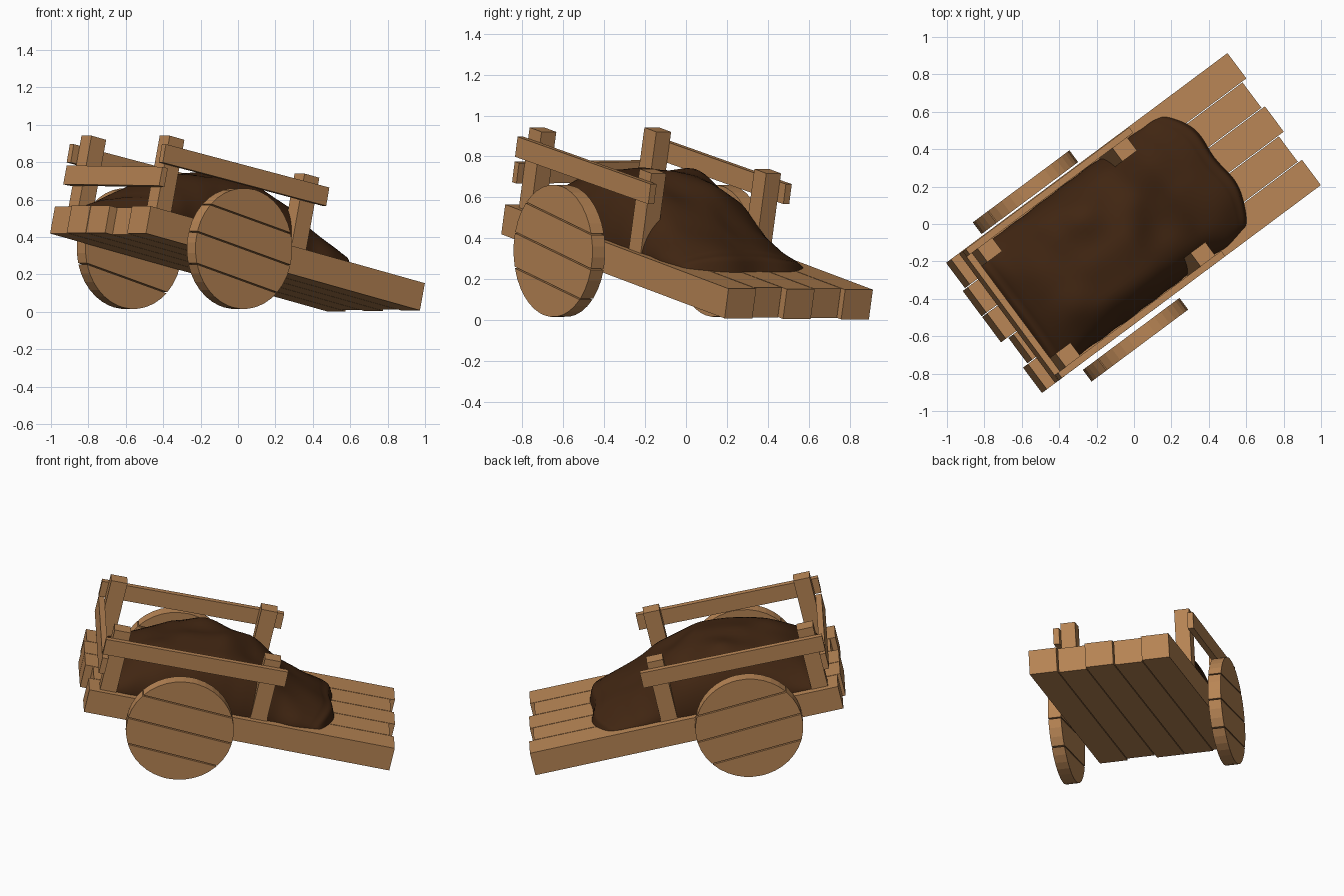
import bpy, bmesh, math
from mathutils import Matrix, Vector, noise

if "Cube" in bpy.data.objects:
    bpy.data.objects.remove(bpy.data.objects["Cube"])

# Cart frame: x along the bed, y across, z up from the bed's underside, then tipped nose-down
CART = (Matrix.Translation((0, 0, 0.209)) @ Matrix.Rotation(math.radians(36.7), 4, 'Z')
        @ Matrix.Rotation(math.radians(12.7), 4, 'Y'))


def material(name, colour):
    m = bpy.data.materials.new(name)
    m.diffuse_color = colour
    m.use_nodes = True
    m.node_tree.nodes["Principled BSDF"].inputs["Base Color"].default_value = m.diffuse_color
    return m


WOOD = material("wood", (0.48, 0.235, 0.09, 1))
SOIL = material("soil", (0.052, 0.019, 0.006, 1))


def finish(bm, name, mat):
    bmesh.ops.recalc_face_normals(bm, faces=bm.faces)
    bm.transform(CART)
    mesh = bpy.data.meshes.new(name)
    bm.to_mesh(mesh)
    bm.free()
    mesh.materials.append(mat)
    ob = bpy.data.objects.new(name, mesh)
    bpy.context.collection.objects.link(ob)
    return ob


def box(name, x, y, z, pitch=0.0, roll=0.0):
    """Box from (min, max) ranges, optionally turned a little about its centre."""
    bm = bmesh.new()
    mid = Vector(((x[0] + x[1]) / 2, (y[0] + y[1]) / 2, (z[0] + z[1]) / 2))
    bmesh.ops.create_cube(bm, size=1, matrix=Matrix.Translation(mid)
                          @ Matrix.Rotation(math.radians(pitch), 4, 'Y')
                          @ Matrix.Rotation(math.radians(roll), 4, 'X')
                          @ Matrix.Diagonal((x[1] - x[0], y[1] - y[0], z[1] - z[0], 1)))
    return finish(bm, name, WOOD)


# Bed: five staggered planks, from the left side to the right
for i, (back, front) in enumerate([(-0.953, 0.937), (-0.972, 0.907), (-0.972, 0.927),
                                   (-0.925, 0.89), (-0.958, 0.915)]):
    y = 0.434 - i * 0.1738
    box(f"bed_plank_{i + 1}", (back, front), (y - 0.169, y), (0, 0.149))

# Posts and side rails, mirrored left and right
for side, s in (("left", 1), ("right", -1)):
    for end, x in (("rear", -0.842), ("front", 0.08)):
        box(f"{end}_post_{side}", (x - 0.05, x + 0.05),
            (s * 0.35 - 0.045, s * 0.35 + 0.045), (0.14, 0.55))
    box(f"side_rail_{side}", (-0.932, 0.182), (s * 0.412 - 0.018, s * 0.412 + 0.018),
        (0.401, 0.501), pitch=-0.7)

# Rear rail across the back posts
box("rear_rail", (-0.928, -0.892), (-0.43, 0.43), (0.272, 0.375), roll=0.5)


# Wheels: discs sawn into four boards with thin gaps
def wheel(side, y0, y1, r=0.323, gap=0.0035):
    bm = bmesh.new()
    cuts = [-r, -0.165, 0.0, 0.165, r]
    for lo, hi in zip(cuts, cuts[1:]):
        a0 = -math.pi / 2 + 0.05 if lo == -r else math.asin((lo + gap) / r)
        a1 = math.pi / 2 - 0.05 if hi == r else math.asin((hi - gap) / r)
        n = max(3, round((a1 - a0) / 0.17))
        arc = [a0 + (a1 - a0) * k / n for k in range(n + 1)]
        ring = arc + [math.pi - a for a in reversed(arc)]
        face = bm.faces.new([bm.verts.new((r * math.cos(a), y0, r * math.sin(a))) for a in ring])
        ext = bmesh.ops.extrude_face_region(bm, geom=[face])["geom"]
        bmesh.ops.translate(bm, vec=(0, y1 - y0, 0),
                            verts=[v for v in ext if isinstance(v, bmesh.types.BMVert)])
    bm.transform(Matrix.Translation((-0.383, 0, 0.046)) @ Matrix.Rotation(math.radians(3.5), 4, 'Y'))
    finish(bm, f"wheel_{side}", WOOD)


wheel("left", 0.444, 0.522)
wheel("right", -0.54, -0.462)

# Soil: heap following a lengthwise height profile, rounded off across the bed
PROFILE = [(-0.87, 0.0), (-0.845, 0.07), (-0.75, 0.17), (-0.6, 0.27), (-0.31, 0.34), (-0.11, 0.345),
           (0.06, 0.255), (0.23, 0.175), (0.41, 0.115), (0.52, 0.07), (0.548, 0.0)]


def height(x):
    for (xa, ha), (xb, hb) in zip(PROFILE, PROFILE[1:]):
        if x <= xb:
            t = max(0, (x - xa) / (xb - xa))
            return ha + (hb - ha) * t
    return 0.0


def soft_height(x):
    if x < -0.82 or x > 0.49:
        return height(x)
    return sum(height(x + d) for d in (-0.05, -0.025, 0, 0.025, 0.05)) / 5


NX, NY = 64, 36
bm = bmesh.new()
rows = []
for i in range(NX + 1):
    row = []
    for j in range(NY + 1):
        q = math.sin(math.pi * (j / NY - 0.5))
        x = -0.87 + 1.418 * (0.5 - 0.5 * math.cos(math.pi * i / NX))
        edge = abs(q)
        lump = noise.noise(Vector((x * 4.5, q * 1.8, 3.1)))
        h = soft_height(x) * max(0.0, 1 - edge ** 3.2) ** 0.55 * (1 + 0.16 * lump)
        # the left side slumps towards both ends
        f = max(0.0, x / 0.548)
        slump = max(f, max(0.0, (-0.5 - x) / 0.37))
        h *= 1 - 0.42 * min(1, 1.6 * slump) * max(0.0, q)
        # the front corners are rounded
        px = x - f * (0.085 * edge ** 4 + 0.008 * math.sin(q * 7 + 1))
        w = 0.39 * (1 - 0.05 * f ** 6) + 0.012 * noise.noise(Vector((x * 7, 0, q)))
        row.append(bm.verts.new((px, q * w, 0.143 + h)))
    rows.append(row)
for a, b in zip(rows, rows[1:]):
    for j in range(NY):
        bm.faces.new((a[j], b[j], b[j + 1], a[j + 1]))
# flat underside
bmesh.ops.contextual_create(bm, geom=[e for e in bm.edges if e.is_boundary])
soil = finish(bm, "soil_heap", SOIL)
for p in soil.data.polygons:
    p.use_smooth = len(p.vertices) == 4
